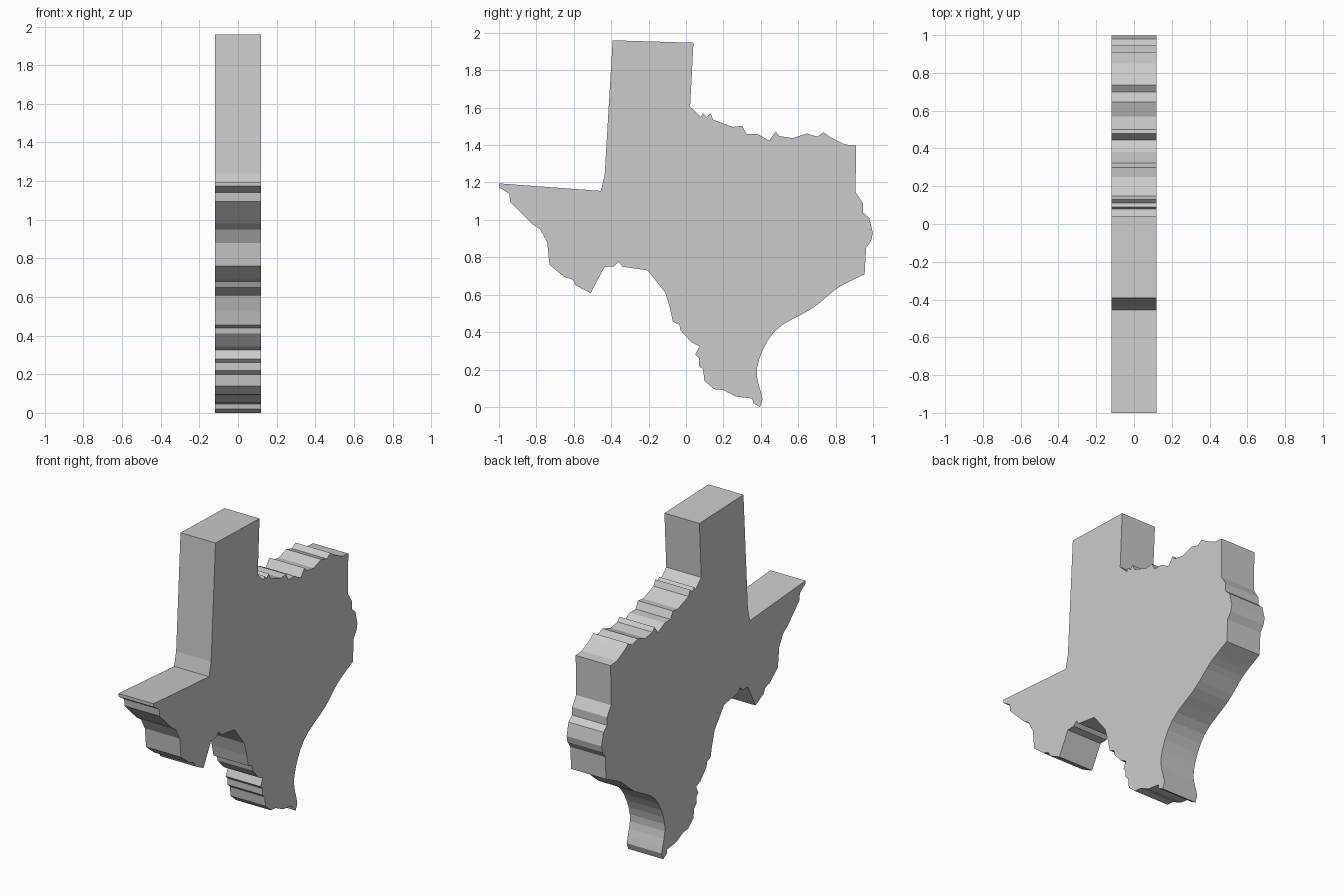
import bpy, bmesh
from mathutils import Vector

HALF = 0.12  # half thickness along x


def smooth_path(keys, steps=4):
    """Catmull-Rom curve through the key points."""
    p = [Vector(k) for k in keys]
    p = [2 * p[0] - p[1]] + p + [2 * p[-1] - p[-2]]
    out = []
    for a, b, c, d in zip(p, p[1:], p[2:], p[3:]):
        for i in range(steps):
            t = i / steps
            out.append(0.5 * (2 * b + (c - a) * t + (2 * a - 5 * b + 4 * c - d) * t ** 2
                              + (3 * b - a - 3 * c + d) * t ** 3))
    return [tuple(v) for v in out] + [tuple(keys[-1])]


# Borders as (y, z), clockwise from the west notch
panhandle = [(-.455, 1.155), (-.435, 1.24), (-.392, 1.96), (.04, 1.947), (.022, 1.605)]
north_river = [(.08, 1.55), (.09, 1.57), (.11, 1.55), (.13, 1.57), (.147, 1.535),
               (.25, 1.497), (.30, 1.503), (.323, 1.46), (.38, 1.46), (.445, 1.424),
               (.48, 1.472), (.50, 1.448), (.57, 1.437), (.645, 1.462), (.70, 1.445),
               (.735, 1.468), (.775, 1.44), (.85, 1.403)]
east_border = [(.91, 1.397), (.906, 1.15), (.945, 1.09), (.945, 1.04), (.98, 1.01),
               (.999, .93), (.99, .89), (.963, .85)]
gulf_coast = smooth_path([(.955, .71), (.81, .635), (.68, .53), (.475, .405),
                          (.38, .21), (.41, .04)])
south_river = [(.395, 0), (.36, .02), (.355, .045), (.27, .055), (.20, .09), (.15, .095),
               (.098, .14), (.092, .20), (.07, .22), (.07, .26), (.05, .28), (.072, .325),
               (.03, .345), (-.03, .41), (-.035, .44), (-.07, .455), (-.085, .525),
               (-.11, .61), (-.205, .73)]
west_bend = [(-.34, .75), (-.36, .775), (-.385, .752), (-.435, .75), (-.51, .608),
             (-.59, .65), (-.605, .68), (-.65, .695), (-.73, .76), (-.742, .88),
             (-.78, .95), (-.825, .98), (-.94, 1.095), (-.945, 1.14), (-1, 1.175), (-1, 1.195)]
outline = panhandle + north_river + east_border + gulf_coast + south_river + west_bend

# Extrude the outline into a slab
bm = bmesh.new()
face = bm.faces.new([bm.verts.new((-HALF, y, z)) for y, z in outline])
result = bmesh.ops.extrude_face_region(bm, geom=[face], use_keep_orig=True)
moved = [g for g in result["geom"] if isinstance(g, bmesh.types.BMVert)]
bmesh.ops.translate(bm, vec=(2 * HALF, 0, 0), verts=moved)
bmesh.ops.recalc_face_normals(bm, faces=bm.faces)
mesh = bpy.data.meshes.new("state_map_slab")
bm.to_mesh(mesh)
bm.free()
slab = bpy.data.objects.new("state_map_slab", mesh)
bpy.context.collection.objects.link(slab)
